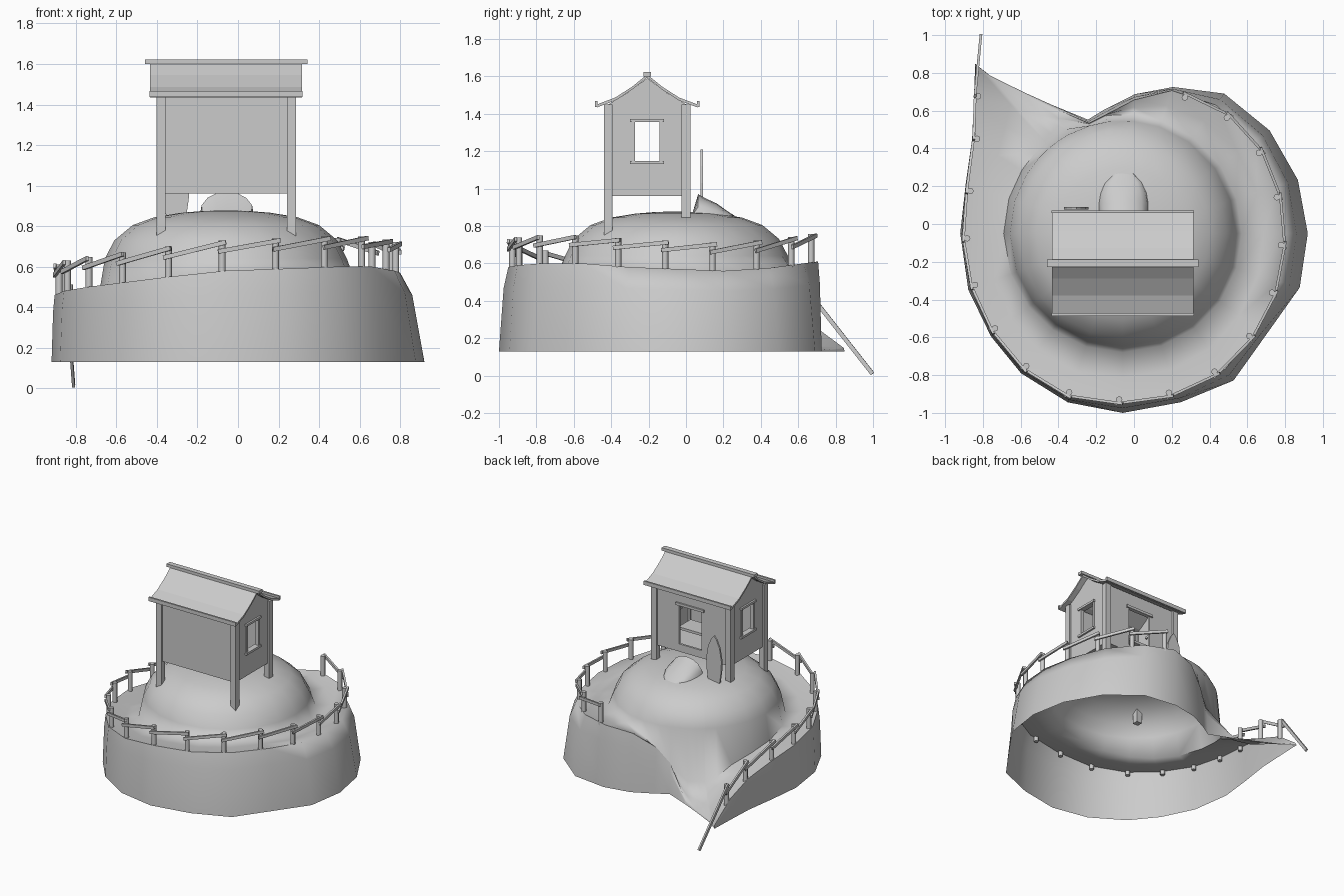
import bpy, bmesh, math
from mathutils import Vector

if "Cube" in bpy.data.objects:
    bpy.data.objects.remove(bpy.data.objects["Cube"])

grey = bpy.data.materials.new("plain grey")
grey.use_nodes = True
grey.diffuse_color = (0.6, 0.6, 0.6, 1)
grey.node_tree.nodes["Principled BSDF"].inputs["Base Color"].default_value = grey.diffuse_color


def finish(name, bm, smooth=None, fix=True):
    if fix:
        bmesh.ops.recalc_face_normals(bm, faces=bm.faces)
    mesh = bpy.data.meshes.new(name)
    bm.to_mesh(mesh)
    bm.free()
    mesh.materials.append(grey)
    ob = bpy.data.objects.new(name, mesh)
    bpy.context.collection.objects.link(ob)
    if smooth:
        bpy.ops.object.select_all(action='DESELECT')
        ob.select_set(True)
        bpy.context.view_layer.objects.active = ob
        bpy.ops.object.shade_smooth_by_angle(angle=math.radians(smooth))
    return ob


def add_box(bm, x, y, z):
    """Box from three (low, high) ranges."""
    verts = bmesh.ops.create_cube(bm, size=1)["verts"]
    for v in verts:
        v.co = [(a + b) / 2 + c * (b - a) for c, (a, b) in zip(v.co, (x, y, z))]


def boxes(name, *items):
    bm = bmesh.new()
    for item in items:
        add_box(bm, *item)
    return finish(name, bm)


def extrude_outline(name, points, offset):
    bm = bmesh.new()
    face = bm.faces.new([bm.verts.new(p) for p in points])
    out = bmesh.ops.extrude_face_region(bm, geom=[face])["geom"]
    bmesh.ops.translate(bm, vec=offset,
                        verts=[v for v in out if isinstance(v, bmesh.types.BMVert)])
    return finish(name, bm)


def prism(name, profile, x0, x1):
    """Extrude a (y, z) outline along x."""
    return extrude_outline(name, [(x0, y, z) for y, z in profile], (x1 - x0, 0, 0))


# Hill: spiral path stations (angle, edge radius, edge height, base radius)
CENTRE = Vector((-0.06, -0.05, 0))
BASE = 0.13
BANK = 0.24
STATIONS = [
    (107, .61, .36, .63), (119, .76, .15, .78), (125, .9, .14, .913),
    (130, 1.08, .14, 1.09), (131, 1.18, .15, 1.19),
    (138, 1.05, .29, 1.06), (148, .93, .37, .94), (163, .86, .425, .87),
    (180, .845, .46, .86), (200, .85, .48, .87), (218, .865, .5, .885),
    (234, .89, .52, .915), (252, .91, .55, .94), (270, .9, .58, .95),
    (289, .9, .59, .945), (307, .9, .6, .975), (325, .88, .6, .93),
    (343, .87, .58, .98), (360, .86, .57, .98), (377, .86, .56, .97),
    (395, .86, .575, .95), (414, .84, .6, .915), (431, .8, .61, .82),
    (445, .71, .58, .74), (458, .635, .48, .665), (467, .61, .36, .63)]
DOME = [(.11, .875), (.22, .866), (.35, .845), (.46, .805), (.55, .73), (.597, .64)]


def polar(deg, r, z):
    a = math.radians(deg)
    return CENTRE + Vector((r * math.cos(a), r * math.sin(a), z))


def edge_at(deg):
    for a, b in zip(STATIONS, STATIONS[1:]):
        if a[0] <= deg <= b[0]:
            t = (deg - a[0]) / (b[0] - a[0])
            return a[1] + t * (b[1] - a[1]), a[2] + t * (b[2] - a[2])


bm = bmesh.new()
rows = []
for deg, edge, top, base in STATIONS:
    inner = min(.63, edge - .005)
    bank = max(top - .02, BANK)
    section = DOME + [
        (inner, bank), ((inner + edge) / 2, .3 * bank + .7 * (top - .02)), (edge, top),
        ((base + edge) / 2, top - .25 * (top - BASE)), (base, BASE)]
    rows.append([bm.verts.new(polar(deg, r, z)) for r, z in section])
peak = bm.verts.new(polar(0, 0, .878))
for a, b in zip(rows, rows[1:]):
    bm.faces.new((peak, a[0], b[0]))
    for j in range(len(a) - 1):
        bm.faces.new((a[j], a[j + 1], b[j + 1], b[j]))
bmesh.ops.remove_doubles(bm, verts=bm.verts, dist=.0005)
finish("hill", bm, 80, fix=False)

# Fence: round posts along the path edge with sloping rails
angles = [136.5] + [147 + 17.4 * i for i in range(17)]
posts = bmesh.new()
feet = []
for deg in angles:
    r, z = edge_at(deg)
    foot = polar(deg, r - .022, z)
    feet.append((foot, polar(deg, r - .002, z)))
    made = bmesh.ops.create_cone(posts, cap_ends=True, segments=8, radius1=.017,
                                 radius2=.017, depth=.19)["verts"]
    bmesh.ops.translate(posts, vec=foot + Vector((0, 0, .055)), verts=made)
finish("fence_posts", posts, 50)

rails = bmesh.new()


def add_rail(a, b):
    d = b - a
    verts = bmesh.ops.create_cube(rails, size=1)["verts"]
    turn = d.to_track_quat('Y', 'Z')
    for v in verts:
        v.co = (a + b) / 2 + turn @ Vector((v.co.x * .014, v.co.y * (d.length + .04), v.co.z * .022))


lift = Vector((0, 0, 1))
add_rail(Vector((-.812, .985, .025)), feet[0][1] + lift * .14)
for (_, a), (_, b) in zip(feet, feet[1:]):
    add_rail(a + lift * .1, b + lift * .138)
finish("fence_rails", rails)

# Hut: corner posts, floor and walls with openings
X0, X1, Y0, Y1 = -.38, .264, -.415, 0
FLOOR, EAVE = .96, 1.45
boxes("corner_posts", *[((x - .023, x + .023), (y - .023, y + .023), (low, EAVE))
                        for x in (X0, X1) for y, low in ((Y0, .7), (Y1, .845))])
boxes("floor", ((X0, X1), (Y0, Y1), (FLOOR, FLOOR + .015)))
boxes("front_wall", ((X0, X1), (Y0 - .008, Y0 + .008), (FLOOR, EAVE)))


def holed(u0, u1, a, b, low, high):
    """Four wall panels around an opening."""
    return [((u0, a), (FLOOR, EAVE)), ((b, u1), (FLOOR, EAVE)),
            ((a, b), (FLOOR, low)), ((a, b), (high, EAVE))]


boxes("back_wall", *[(u, (Y1 - .008, Y1 + .008), z)
                     for u, z in holed(X0, X1, -.14, .055, 1.02, 1.33)])
boxes("back_window_trim", ((-.165, .08), (-.012, .02), (1.325, 1.345)))
boxes("counter", ((-.2, .1), (-.2, -.05), (1.1, 1.12)))
MID = (Y0 + Y1) / 2
for side, x in (("right", X0), ("left", X1)):
    boxes(side + "_wall", *[((x - .008, x + .008), u, z)
                            for u, z in holed(Y0, Y1, -.285, -.13, 1.145, 1.36)])
    boxes(side + "_window_trim",
          *[((x - .022, x + .022), (-.3, -.118), (z, z + .017)) for z in (1.13, 1.355)],
          *[((x - .014, x + .014), (y - .009, y + .009), (1.145, 1.36)) for y in (-.281, -.134)])
    prism(side + "_gable", [(Y0, EAVE), (Y1, EAVE), (-.1, 1.51), (MID, 1.59), (-.315, 1.51)],
          x - .008, x + .008)

# Roof: sagging slopes, eave strips and ridge beam
half = [(0, 1.61), (.08, 1.545), (.17, 1.487), (.268, 1.45)]
upper = [(MID - d, z) for d, z in reversed(half)] + [(MID + d, z) for d, z in half[1:]]
prism("roof", upper + [(y, z - .016) for y, z in reversed(upper)], -.434, .316)
boxes("eave_strips", *[((-.436, .318), (y - .007, y + .007), (1.437, 1.467))
                       for y in (MID - .272, MID + .272)])
boxes("ridge_beam", ((-.46, .342), (MID - .02, MID + .02), (1.6, 1.623)))

# Pointed board leaning on the back wall
outline = [(.05, .85), (.064, .95), (.065, 1.03), (.05, 1.12), (.022, 1.185)]
ring = [(-.305 + w, z) for w, z in outline] + [(-.305, 1.21)] \
    + [(-.305 - w, z) for w, z in reversed(outline)]
extrude_outline("leaning_board", [(x, .077, z) for x, z in ring], (0, .014, 0))

# Rock step behind the hut: arched sections shrinking away from the wall
bm = bmesh.new()
rows = []
for y, w, h in ((.035, .13, .025), (.065, .135, .125), (.11, .135, .1), (.165, .125, .075),
                (.22, .1, .035), (.29, .03, -.01)):
    rows.append([bm.verts.new((-.055 + w * math.cos(math.pi * k / 8), y,
                               .845 + h * math.sin(math.pi * k / 8) ** .8)) for k in range(9)])
for a, b in zip(rows, rows[1:]):
    for j in range(8):
        bm.faces.new((a[j], a[j + 1], b[j + 1], b[j]))
bm.faces.new(rows[0])
finish("rock_step", bm, 35)
